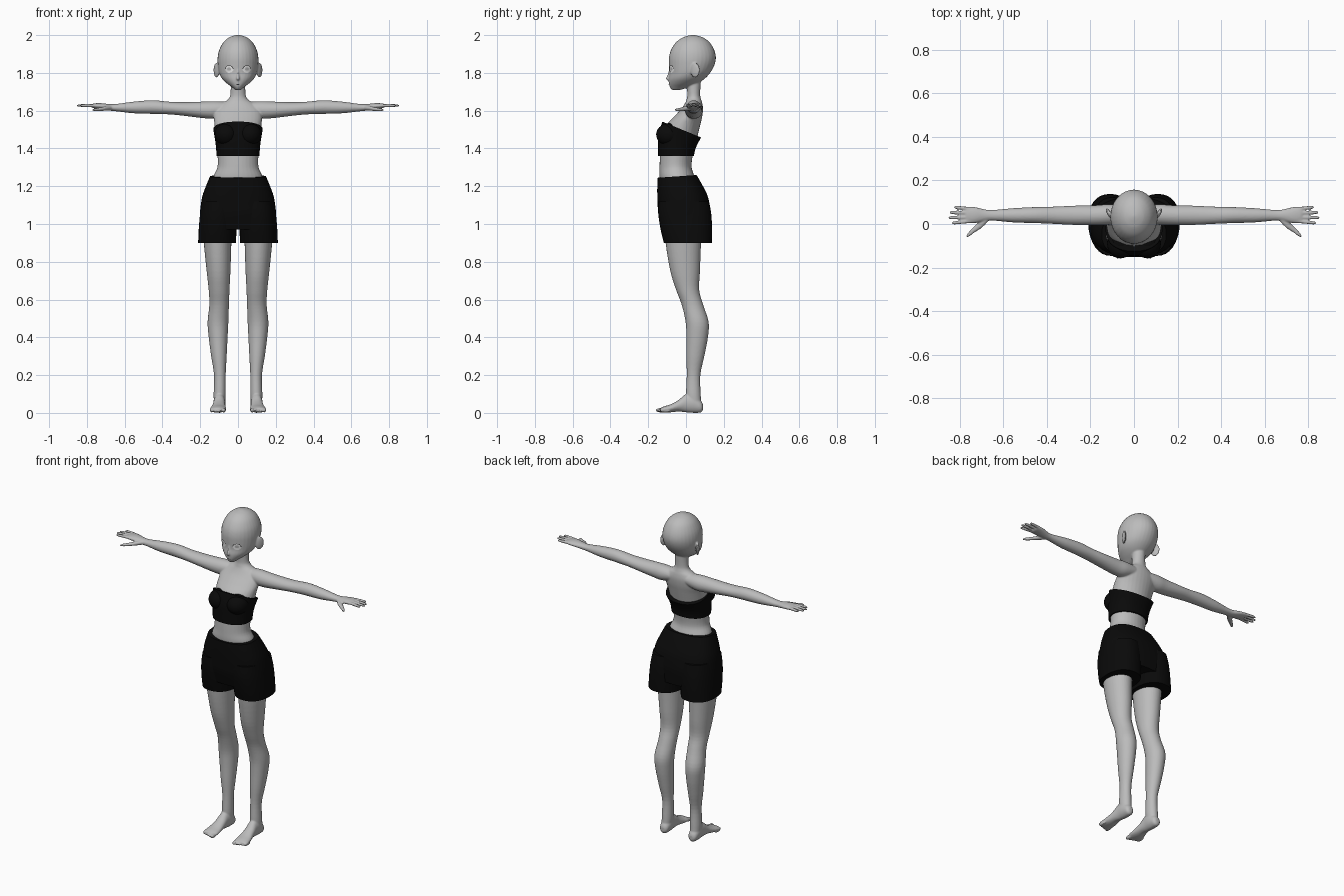
import bpy, bmesh, math
from mathutils import Matrix, Vector

cube = bpy.data.objects.get("Cube")
if cube:
    bpy.data.objects.remove(cube, do_unlink=True)


def material(name, r, g, b):
    m = bpy.data.materials.new(name)
    m.use_nodes = True
    m.diffuse_color = (r, g, b, 1)
    m.node_tree.nodes["Principled BSDF"].inputs["Base Color"].default_value = (r, g, b, 1)
    return m


SKIN = material("grey skin", 0.5, 0.5, 0.5)
CLOTH = material("black cloth", 0.003, 0.003, 0.003)
WHITE = material("eye white", 0.9, 0.9, 0.9)
IRIS = material("iris grey", 0.45, 0.45, 0.45)
LINE = material("dark line", 0.03, 0.03, 0.03)


def spline(rows, steps=4):
    """Catmull-Rom through rows of numbers."""
    out = []
    for i in range(len(rows) - 1):
        a, b = rows[max(i - 1, 0)], rows[i]
        c, d = rows[i + 1], rows[min(i + 2, len(rows) - 1)]
        for s in range(steps):
            t = s / steps
            out.append([q + 0.5 * t * (r - p + t * (2 * p - 5 * q + 4 * r - w + t * (3 * (q - r) + w - p)))
                        for p, q, r, w in zip(a, b, c, d)])
    return out + [list(rows[-1])]


def loft(bm, axis, rings, side=1, power=2.0, sides=32):
    """Rings: (position along axis, u centre, u radius, v min, v max, tilt)."""
    rows = spline([tuple(r) + (0,) * (6 - len(r)) for r in rings])
    loops = []
    for t, u, ru, v0, v1, tilt in rows:
        loop = []
        for k in range(sides):
            a = math.tau * k / sides
            c, s = math.cos(a), math.sin(a)
            du = ru * math.copysign(abs(c) ** (2 / power), c)
            dv = (v1 - v0) / 2 * math.copysign(abs(s) ** (2 / power), s)
            p, q, w = t + tilt * dv, u + du, (v0 + v1) / 2 + dv
            x, y, z = {"z": (q, w, p), "x": (p, q, w), "y": (q, p, w)}[axis]
            loop.append(bm.verts.new((side * x, y, z)))
        loops.append(loop)
    for lo, hi in zip(loops, loops[1:]):
        for k in range(sides):
            n = (k + 1) % sides
            bm.faces.new((lo[k], lo[n], hi[n], hi[k]))
    bm.faces.new(loops[0])
    bm.faces.new(loops[-1])


def ball(bm, centre, radii, turn=0.0):
    m = Matrix.Translation(centre) @ Matrix.Rotation(turn, 4, "Z") @ Matrix.Diagonal((*radii, 1))
    bmesh.ops.create_uvsphere(bm, u_segments=24, v_segments=14, radius=1, matrix=m)


def finish(bm, name, *mats):
    bmesh.ops.recalc_face_normals(bm, faces=bm.faces)
    me = bpy.data.meshes.new(name)
    bm.to_mesh(me)
    bm.free()
    for m in mats:
        me.materials.append(m)
    ob = bpy.data.objects.new(name, me)
    bpy.context.collection.objects.link(ob)
    bpy.ops.object.select_all(action="DESELECT")
    ob.select_set(True)
    bpy.context.view_layer.objects.active = ob
    bpy.ops.object.shade_smooth_by_angle(angle=math.radians(50))
    return ob


# Body: overlapping volumes fused into one skin
body = bmesh.new()
# torso and neck
loft(body, "z", [(1.2, 0, .13, -.13, .05), (1.25, 0, .13, -.14, .045), (1.3, 0, .109, -.14, .03),
                 (1.36, 0, .108, -.138, .035), (1.42, 0, .112, -.135, .05), (1.48, 0, .12, -.125, .065),
                 (1.53, 0, .125, -.1, .077), (1.57, 0, .128, -.062, .086), (1.61, 0, .12, -.025, .09),
                 (1.64, 0, .085, -.005, .086), (1.66, 0, .052, .003, .08), (1.69, 0, .04, .007, .075),
                 (1.78, 0, .038, 0, .08)])
# head
loft(body, "z", [(1.71, 0, .014, -.075, -.03), (1.725, 0, .033, -.086, .02), (1.745, 0, .06, -.091, .065),
                 (1.77, 0, .085, -.092, .1), (1.8, 0, .1, -.088, .128), (1.84, 0, .107, -.09, .15),
                 (1.88, 0, .108, -.09, .158), (1.92, 0, .1, -.08, .15), (1.96, 0, .079, -.055, .127),
                 (1.985, 0, .052, -.022, .095), (1.996, 0, .027, .008, .065), (2.001, 0, .004, .032, .04)])
# nose
loft(body, "z", [(1.758, 0, .004, -.09, -.08), (1.768, 0, .009, -.108, -.08),
                 (1.79, 0, .006, -.098, -.08), (1.82, 0, .004, -.09, -.08)], sides=12)

for side in (1, -1):
    # ear
    ball(body, (side * .114, .048, 1.814), (.009, .028, .04), -side * .5)
    # arm and palm
    loft(body, "x", [(.05, .045, .04, 1.575, 1.645), (.12, .043, .047, 1.558, 1.65), (.18, .04, .046, 1.56, 1.648),
                     (.28, .04, .044, 1.572, 1.645), (.36, .04, .04, 1.58, 1.647), (.45, .041, .037, 1.583, 1.655),
                     (.55, .04, .033, 1.586, 1.648), (.64, .04, .025, 1.596, 1.636), (.68, .04, .026, 1.6, 1.635),
                     (.73, .041, .037, 1.608, 1.64), (.765, .042, .038, 1.613, 1.638),
                     (.775, .042, .034, 1.618, 1.634)], side)
    # fingers
    for i, tip in enumerate((.838, .853, .848, .828)):
        y0, y1 = .013 + .019 * i, .005 + .024 * i
        loft(body, "x", [(.74, y0, .008, 1.618, 1.634), (.79, (y0 + y1) / 2, .0085, 1.619, 1.636),
                         (tip - .01, y1, .0075, 1.62, 1.634), (tip, y1, .003, 1.624, 1.63)], side, sides=12)
    # thumb
    loft(body, "x", [(.67, .03, .018, 1.602, 1.628), (.7, .002, .02, 1.6, 1.624), (.735, -.026, .015, 1.597, 1.616),
                     (.76, -.048, .011, 1.597, 1.612), (.77, -.057, .004, 1.6, 1.607)], side, sides=16)
    # leg
    loft(body, "z", [(.06, .098, .03, .005, .08), (.1, .097, .032, .0, .078), (.2, .096, .031, .004, .076),
                     (.3, .101, .041, .002, .097), (.4, .105, .05, .002, .116), (.48, .106, .055, -.002, .12),
                     (.57, .1, .052, -.022, .092), (.65, .1, .055, -.052, .07), (.75, .103, .063, -.083, .074),
                     (.9, .108, .073, -.108, .08), (1.02, .11, .078, -.115, .09)], side)
    # foot
    loft(body, "y", [(.09, .098, .012, .015, .045), (.078, .098, .026, .002, .065), (.04, .098, .032, 0, .1),
                     (0, .099, .031, .003, .1), (-.04, .101, .034, .007, .068), (-.08, .104, .041, .003, .046),
                     (-.115, .106, .044, .002, .035), (-.135, .107, .04, .006, .026)], side)
    # toes
    for i in range(5):
        r = .012 - .0012 * i
        ball(body, (side * (.075 + .0165 * i), -.134 + .006 * i, r + .002), (r * .85, .027, r))

skin = finish(body, "body", SKIN)
fuse = skin.modifiers.new("fuse", "REMESH")
fuse.mode = "VOXEL"
fuse.voxel_size = .0045
fuse.use_smooth_shade = True
relax = skin.modifiers.new("relax", "SMOOTH")
relax.factor = .5
relax.iterations = 4

# Chest band
top = bmesh.new()
loft(top, "z", [(1.36, 0, .114, -.147, .042), (1.4, 0, .116, -.147, .049, -.05),
                (1.45, 0, .122, -.145, .064, -.2), (1.5, 0, .131, -.125, .08, -.41)], power=2.3)
for side in (1, -1):
    ball(top, (side * .062, -.088, 1.474), (.062, .07, .06))
finish(top, "chest_band", CLOTH)

# Shorts: hips and two wide legs
shorts = bmesh.new()
loft(shorts, "z", [(1.252, 0, .148, -.15, .056, .07), (1.2, 0, .17, -.152, .09), (1.15, 0, .188, -.152, .114),
                   (1.1, 0, .197, -.15, .125), (1.05, 0, .202, -.146, .13), (.97, 0, .204, -.126, .126)], power=2.5)
for side in (1, -1):
    loft(shorts, "z", [(1.12, .1, .09, -.145, .122), (1.05, .104, .097, -.146, .134),
                       (.97, .108, .1, -.134, .138), (.9, .111, .1, -.117, .137)], side, power=2.3)
finish(shorts, "shorts", CLOTH)


def face_decal(name, centre, size, turn, bands, mats, rule):
    """Thin disc laid on the face; rule picks the material from ring and angle."""
    bm = bmesh.new()
    n = 32
    m = Matrix.Translation(centre) @ Matrix.Rotation(turn, 4, "Z")
    hub = bm.verts.new(centre)
    rings = [[bm.verts.new(m @ Vector((f * size[0] * math.cos(math.tau * k / n), 0,
                                       f * size[1] * math.sin(math.tau * k / n)))) for k in range(n)] for f in bands]
    for k in range(n):
        j = (k + 1) % n
        bm.faces.new((hub, rings[0][k], rings[0][j])).material_index = rule(0, k / n)
        for i in range(1, len(rings)):
            a, b = rings[i - 1], rings[i]
            bm.faces.new((a[k], b[k], b[j], a[j])).material_index = rule(i, k / n)
    ob = finish(bm, name, *mats)
    wrap = ob.modifiers.new("lay on face", "SHRINKWRAP")
    wrap.target = skin
    wrap.wrap_mode = "ABOVE_SURFACE"
    wrap.offset = .002


# Eyes with iris and upper lash line, then mouth
for side, label in ((1, "left"), (-1, "right")):
    face_decal(label + "_eye", (side * .05, -.083, 1.82), (.027, .02), side * .5, (.22, .45, .65, .86, 1),
               (WHITE, IRIS, LINE), lambda i, a: 1 if i < 2 else 2 if i == 4 and a < .5 else 0)
face_decal("mouth", (0, -.097, 1.737), (.015, .002), 0, (.5, 1), (LINE,), lambda i, a: 0)
